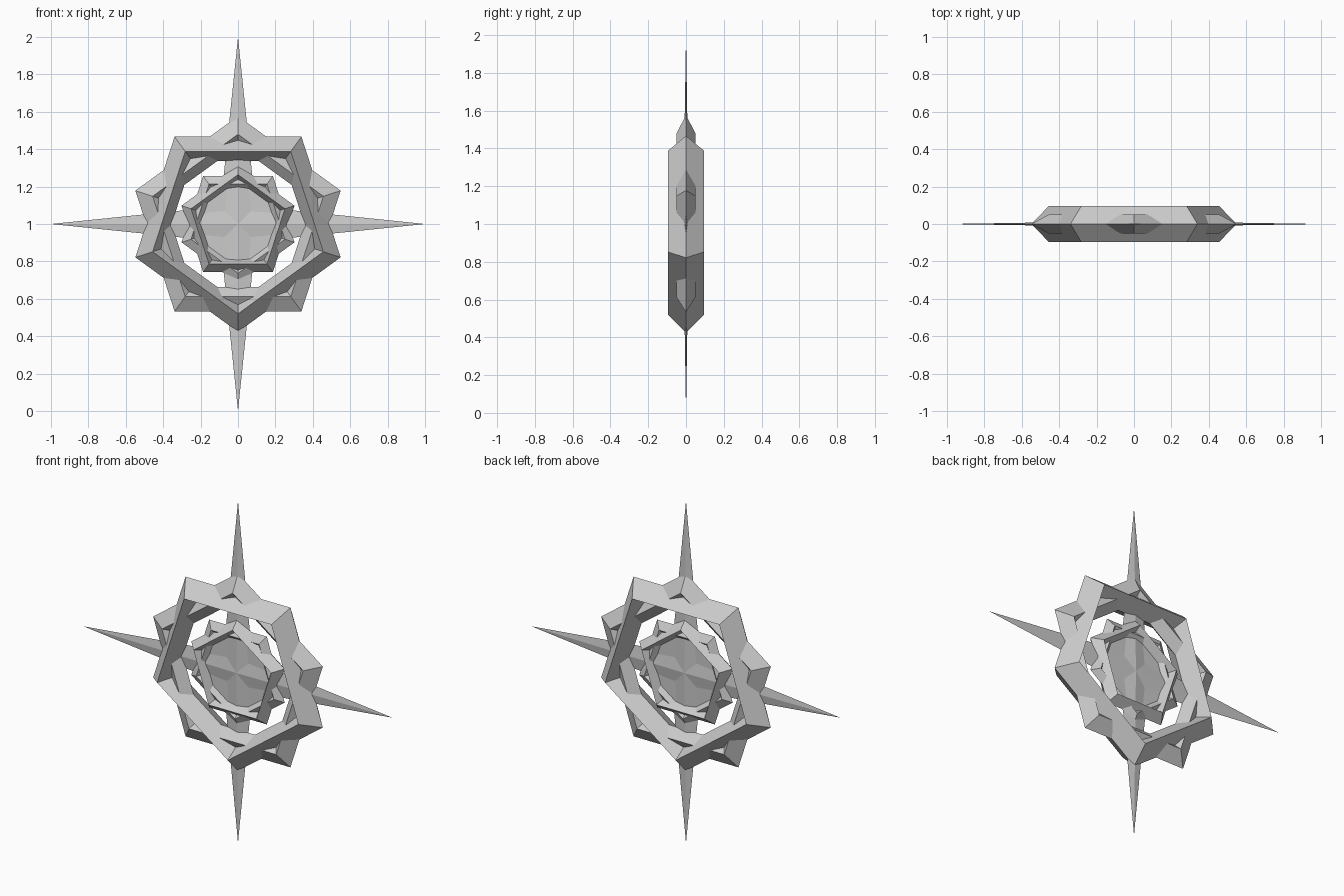
import bpy
from math import sin, cos, pi, tau

if "Cube" in bpy.data.objects:
    bpy.data.objects.remove(bpy.data.objects["Cube"])

CENTRE_Z = 1.0


def make_object(name, verts, faces):
    mesh = bpy.data.meshes.new(name)
    mesh.from_pydata(verts, [], faces)
    obj = bpy.data.objects.new(name, mesh)
    bpy.context.collection.objects.link(obj)
    obj.location.z = CENTRE_Z
    return obj


def pentagon_ring(name, size, depth, point_up):
    """Sweep a kite-shaped section round five corners, facing front."""
    section = [(0.577 * size, 0), (0.48 * size, -depth),
               (0.417 * size, 0), (0.48 * size, depth)]
    start = pi / 2 if point_up else -pi / 2
    verts, faces = [], []
    for i in range(5):
        a = start + i * tau / 5
        verts += [(r * cos(a), y, r * sin(a)) for r, y in section]
        for j in range(4):
            k, n = (j + 1) % 4, (i + 1) % 5
            faces.append((i * 4 + j, i * 4 + k, n * 4 + k, n * 4 + j))
    return make_object(name, verts, faces)


def double_spike(name, turn):
    """Long flat four-sided needle pointed at both ends."""
    w, d = 0.103, 0.016
    pts = [(w, 0, 0), (0, d, 0), (-w, 0, 0), (0, -d, 0), (0, 0, 1), (0, 0, -1)]
    faces = []
    for i in range(4):
        n = (i + 1) % 4
        faces += [(i, n, 4), (n, i, 5)]
    obj = make_object(name, pts, faces)
    obj.rotation_euler.y = turn
    return obj


# Outer pair of interlocking pentagon rings
pentagon_ring("outer_thick_ring", 1.0, 0.095, False)
pentagon_ring("outer_thin_ring", 1.0, 0.05, True)

# Inner pair, smaller and turned the other way
pentagon_ring("inner_thick_ring", 0.55, 0.052, True)
pentagon_ring("inner_thin_ring", 0.55, 0.0275, False)

# Crossed spikes
double_spike("vertical_spike", 0)
double_spike("horizontal_spike", pi / 2)

# Thin central disc filling the inner rings
bpy.ops.mesh.primitive_cylinder_add(vertices=20, radius=0.21, depth=0.008,
                                    location=(0, 0, CENTRE_Z),
                                    rotation=(pi / 2, 0, 0))
bpy.context.object.name = "centre_disc"
